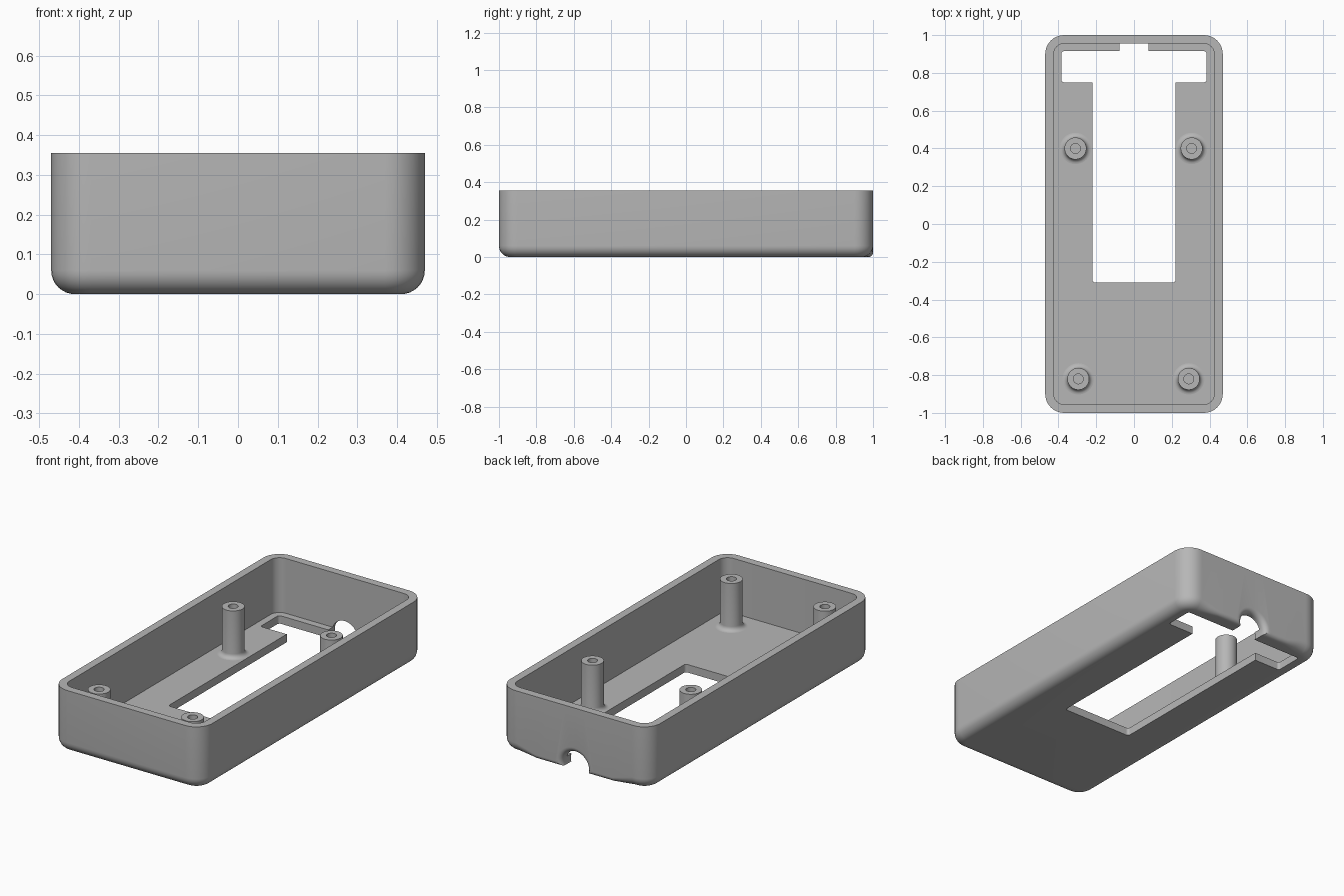
import bpy, bmesh
from math import sin, cos, pi, radians
from mathutils import Matrix

cube = bpy.data.objects.get("Cube")
if cube:
    bpy.data.objects.remove(cube, do_unlink=True)

grey = bpy.data.materials.new("grey plastic")
grey.use_nodes = True
grey.diffuse_color = (0.47, 0.47, 0.47, 1)
grey.node_tree.nodes["Principled BSDF"].inputs["Base Color"].default_value = grey.diffuse_color

HX, HY, HEIGHT = 0.47, 1.0, 0.355
WALL, FLOOR, CORNER, FILLET = 0.045, 0.045, 0.1, 0.06
BACK_FILLET = 0.025
STEPS = 8


def make_object(name, bm):
    bmesh.ops.recalc_face_normals(bm, faces=bm.faces)
    mesh = bpy.data.meshes.new(name)
    bm.to_mesh(mesh)
    bm.free()
    mesh.materials.append(grey)
    obj = bpy.data.objects.new(name, mesh)
    bpy.context.collection.objects.link(obj)
    return obj


def loft(name, rings, closed=False):
    """Skin a list of equal-length point loops; cap the ends or close the chain."""
    bm = bmesh.new()
    loops = [[bm.verts.new(p) for p in ring] for ring in rings]
    n = len(loops[0])
    pairs = list(zip(loops, loops[1:]))
    for a, b in pairs:
        for i in range(n):
            j = (i + 1) % n
            bm.faces.new((a[i], a[j], b[j], b[i]))
    bm.faces.new(loops[0])
    bm.faces.new(loops[-1])
    return make_object(name, bm)


def rounded_rect(hx, y0, y1, r, z):
    """Loop of a rounded rectangle centred on x = 0."""
    pts = []
    for k, (sx, y) in enumerate([(1, y1 - r), (-1, y1 - r), (-1, y0 + r), (1, y0 + r)]):
        for i in range(STEPS + 1):
            a = (k + i / STEPS) * pi / 2
            pts.append((sx * (hx - r) + r * cos(a), y + r * sin(a), z))
    return pts


def shell_ring(inset, z, angle=None):
    """Case loop; with an angle, it lies on the lower edge fillet."""
    if angle is not None:
        inset, z = FILLET * (1 - cos(angle)), FILLET * (1 - sin(angle))
    pts = rounded_rect(HX - inset, inset - HY, HY - inset, CORNER - inset, z)
    # extra points along the back edge, where the fillet tightens in the middle
    middle = []
    for i in range(13):
        x = 0.36 - 0.06 * i
        y, zz = HY - inset, z
        if angle is not None:
            t = min(1, max(0, (0.36 - abs(x)) / 0.12))
            t = t * t * (3 - 2 * t)
            f = FILLET + (BACK_FILLET - FILLET) * t
            y, zz = HY - f * (1 - cos(angle)), f * (1 - sin(angle))
        middle.append((x, y, zz))
    return pts[:STEPS + 1] + middle + pts[STEPS + 1:]


def lathe(name, profile, sides=40):
    return loft(name, [[(r * cos(2 * pi * i / sides), r * sin(2 * pi * i / sides), z)
                        for i in range(sides)] for r, z in profile])


def cut(target, cutter):
    mod = target.modifiers.new("cut", "BOOLEAN")
    mod.operation, mod.solver, mod.object = "DIFFERENCE", "EXACT", cutter
    bpy.context.view_layer.update()
    mesh = bpy.data.meshes.new_from_object(
        target.evaluated_get(bpy.context.evaluated_depsgraph_get()))
    target.modifiers.clear()
    target.data = mesh
    bpy.data.objects.remove(cutter, do_unlink=True)


# Open-topped case with a rounded lower edge
rings = [shell_ring(0, 0, pi / 2 * (1 - i / STEPS)) for i in range(STEPS + 1)]
rings += [shell_ring(0, HEIGHT), shell_ring(WALL, HEIGHT), shell_ring(WALL, FLOOR)]
case = loft("case_shell", rings)

# Long floor slot and wider window at the back
for hx, y0, y1 in [(0.22, -0.31, 0.80), (0.385, 0.75, 0.915)]:
    cut(case, loft("cutter", [rounded_rect(hx, y0, y1, 0.015, z) for z in (-0.1, 0.15)]))

# Cable notch through the back wall, flared outwards
flare = 0.03
profile = [(0.08, 0.9)]
profile += [(0.08 + flare * (1 - cos(a)), HY - flare + flare * sin(a))
            for a in (pi / 2 * i / 6 for i in range(6))]
profile += [(0.08 + flare, HY), (0.08 + flare, 1.1)]
notch = lathe("cutter", profile)
notch.data.transform(Matrix.Translation((0, 0, 0.02)) @ Matrix.Rotation(-pi / 2, 4, "X"))
cut(case, notch)

# Screw posts with filleted feet and blind holes
parts = [case]
foot = 0.025
post_profile = [(0.058 + foot, FLOOR - 0.01)]
post_profile += [(0.058 + foot * (1 - sin(a)), FLOOR + foot * (1 - cos(a)))
                 for a in (pi / 2 * i / 6 for i in range(7))]
post_profile += [(0.058, 0.313), (0.026, 0.313), (0.026, 0.15)]
for name, x, y in [("back_right_post", -0.31, 0.40), ("back_left_post", 0.305, 0.40),
                   ("front_right_post", -0.295, -0.82), ("front_left_post", 0.29, -0.82)]:
    post = lathe(name, post_profile)
    post.location = (x, y, 0)
    parts.append(post)

# Smooth shading with crisp edges
bpy.ops.object.select_all(action="DESELECT")
for obj in parts:
    obj.select_set(True)
bpy.context.view_layer.objects.active = case
bpy.ops.object.shade_smooth_by_angle(angle=radians(30))
